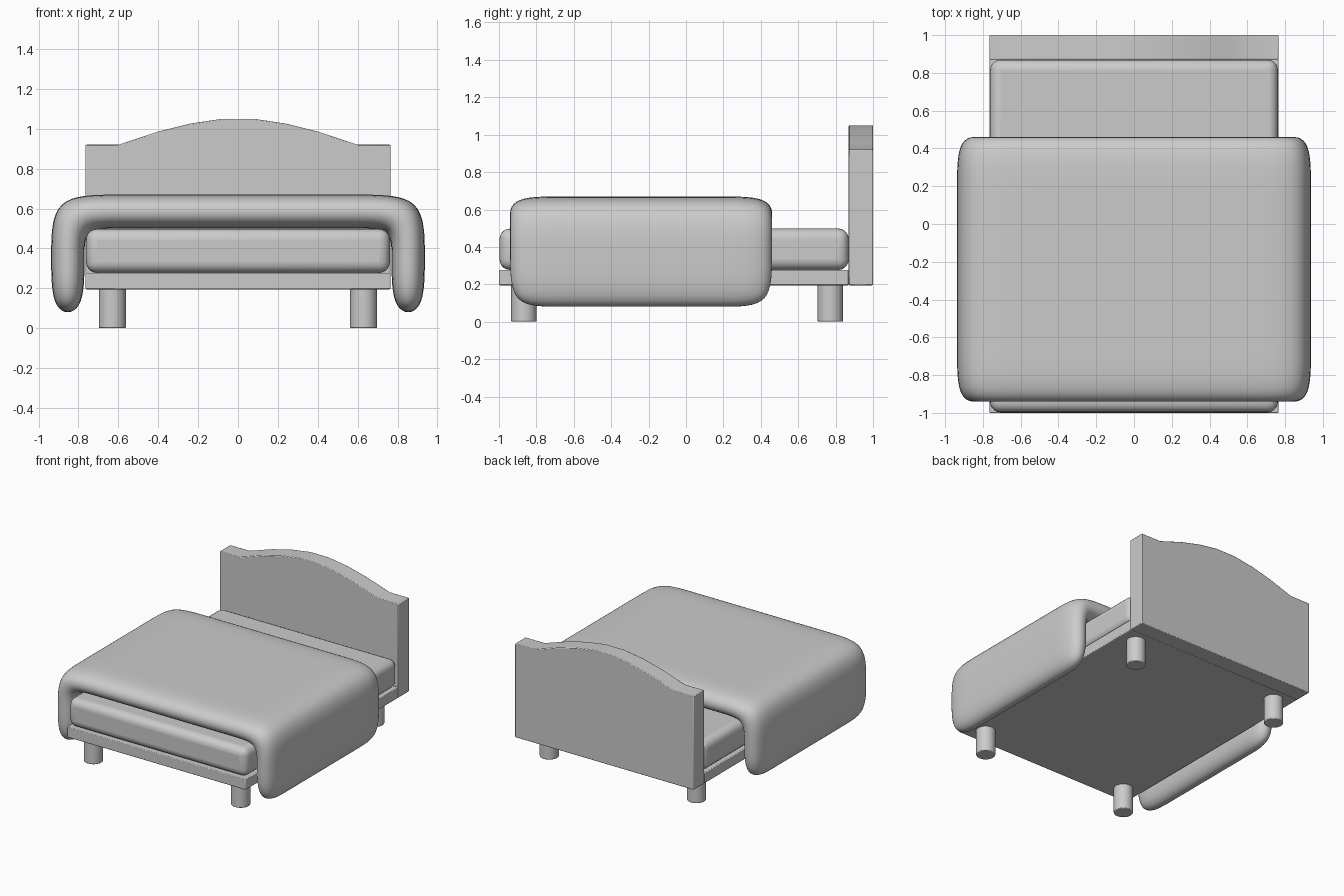
import bpy, bmesh
from mathutils import Matrix, Vector

cube = bpy.data.objects.get("Cube")
if cube:
    bpy.data.objects.remove(cube, do_unlink=True)

grey = bpy.data.materials.new("plain_grey")
grey.use_nodes = True
colour = (0.6, 0.6, 0.6, 1)
grey.diffuse_color = colour
grey.node_tree.nodes["Principled BSDF"].inputs["Base Color"].default_value = colour


def finish(name, bm, bevel=0, segments=2, subdivide=0, angle=0.6):
    """Turn a bmesh into a shaded object with its modifiers."""
    bmesh.ops.recalc_face_normals(bm, faces=bm.faces)
    mesh = bpy.data.meshes.new(name)
    bm.to_mesh(mesh)
    bm.free()
    obj = bpy.data.objects.new(name, mesh)
    bpy.context.collection.objects.link(obj)
    mesh.materials.append(grey)
    if bevel:
        mod = obj.modifiers.new("Bevel", 'BEVEL')
        mod.width, mod.segments = bevel, segments
        mod.limit_method, mod.angle_limit = 'ANGLE', 0.8
    if subdivide:
        mod = obj.modifiers.new("Subdivision", 'SUBSURF')
        mod.levels = mod.render_levels = subdivide
    bpy.ops.object.select_all(action='DESELECT')
    obj.select_set(True)
    bpy.context.view_layer.objects.active = obj
    bpy.ops.object.shade_smooth_by_angle(angle=angle)
    return obj


def box(name, low, high, **options):
    low, high = Vector(low), Vector(high)
    bm = bmesh.new()
    place = Matrix.Translation((low + high) / 2) @ Matrix.Diagonal((*(high - low), 1))
    bmesh.ops.create_cube(bm, size=1, matrix=place)
    finish(name, bm, **options)


# Base and mattress
box("bed_base", (-0.765, -1, 0.195), (0.765, 0.87, 0.277), bevel=0.005)
box("mattress", (-0.762, -0.997, 0.277), (0.762, 0.87, 0.498),
    bevel=0.055, segments=5, angle=1.0)

# Four round legs
for end, y in (("front", -0.867), ("back", 0.772)):
    for side, x in (("left", 0.63), ("right", -0.63)):
        bm = bmesh.new()
        bmesh.ops.create_cone(bm, cap_ends=True, segments=32, radius1=0.068,
                              radius2=0.068, depth=0.2,
                              matrix=Matrix.Translation((x, y, 0.1)))
        finish(f"{end}_{side}_leg", bm, bevel=0.006)

# Headboard: arched outline pushed back through its thickness
half = [(0.765, 0.195), (0.765, 0.92), (0.6, 0.92), (0.5, 0.953), (0.4, 0.986),
        (0.24, 1.026), (0.08, 1.05)]
outline = half + [(-x, z) for x, z in reversed(half)]
bm = bmesh.new()
face = bm.faces.new([bm.verts.new((x, 0.87, z)) for x, z in outline])
back = bmesh.ops.extrude_face_region(bm, geom=[face])["geom"]
bmesh.ops.translate(bm, vec=(0, 0.13, 0),
                    verts=[v for v in back if isinstance(v, bmesh.types.BMVert)])
finish("headboard", bm, bevel=0.005)

# Duvet: thick draped sheet, outer and inner skins joined round the rim
outer = [(0, 0.67), (0.62, 0.67), (0.937, 0.67), (0.937, 0.36), (0.937, 0.068)]
inner = [(0, 0.5), (0.62, 0.5), (0.77, 0.5), (0.77, 0.36), (0.77, 0.068)]
rows = (-0.951, -0.68, -0.24, 0.2, 0.471)


def mirrored(points):
    return [(-x, z) for x, z in reversed(points[1:])] + points


bm = bmesh.new()
skins = [[[bm.verts.new((x, y, z)) for x, z in mirrored(skin)] for y in rows]
         for skin in (outer, inner)]
count = len(skins[0][0])
for skin in skins:
    for r in range(len(rows) - 1):
        for i in range(count - 1):
            bm.faces.new((skin[r][i], skin[r][i + 1], skin[r + 1][i + 1], skin[r + 1][i]))
top, under = skins
for r in (0, -1):
    for i in range(count - 1):
        bm.faces.new((top[r][i], top[r][i + 1], under[r][i + 1], under[r][i]))
for i in (0, -1):
    for r in range(len(rows) - 1):
        bm.faces.new((top[r][i], top[r + 1][i], under[r + 1][i], under[r][i]))
finish("duvet", bm, subdivide=3, angle=3.1)
